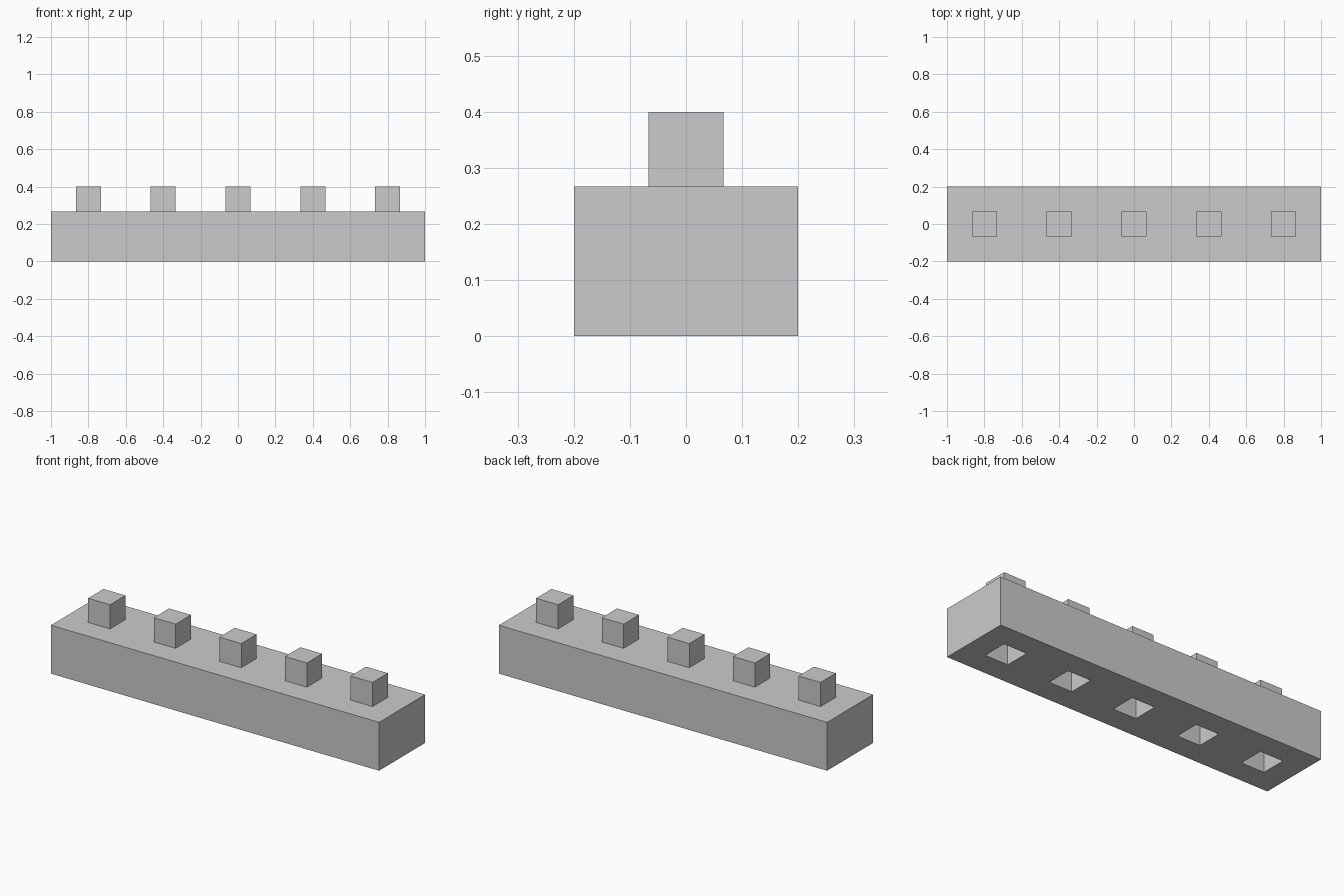
import bpy

cube = bpy.data.objects.get("Cube")
if cube:
    bpy.data.objects.remove(cube, do_unlink=True)

UNIT = 2 / 30                       # the bar is 30 x 6 x 4 modules
PITCH, STUD, SOCKET = 6 * UNIT, 2 * UNIT, 2.1 * UNIT
BAR_SIZE = (30 * UNIT, 6 * UNIT, 4 * UNIT)

grey = bpy.data.materials.new("plain_grey")
grey.use_nodes = True
colour = (0.6, 0.6, 0.6, 1)
grey.diffuse_color = colour
grey.node_tree.nodes["Principled BSDF"].inputs["Base Color"].default_value = colour


def box(name, size, location):
    """Axis-aligned box whose scale is baked into its mesh."""
    bpy.ops.mesh.primitive_cube_add(size=1, location=location)
    obj = bpy.context.object
    obj.name = obj.data.name = name
    obj.scale = size
    bpy.ops.object.transform_apply(location=False, rotation=False, scale=True)
    obj.data.materials.append(grey)
    return obj


# Long bar
bar = box("bar", BAR_SIZE, (0, 0, BAR_SIZE[2] / 2))

for i in range(5):
    x = (i - 2) * PITCH

    # Square stud on the top
    box(f"stud_{i + 1}", (STUD,) * 3, (x, 0, BAR_SIZE[2] + STUD / 2))

    # Matching socket cut up into the underside
    cutter = box("socket_cutter", (SOCKET, SOCKET, 2 * SOCKET), (x, 0, 0))
    cutter.hide_render = True
    cut = bar.modifiers.new("socket", 'BOOLEAN')
    cut.operation, cut.solver, cut.object = 'DIFFERENCE', 'EXACT', cutter
    bpy.context.view_layer.objects.active = bar
    bpy.ops.object.modifier_apply(modifier=cut.name)
    bpy.data.objects.remove(cutter, do_unlink=True)
